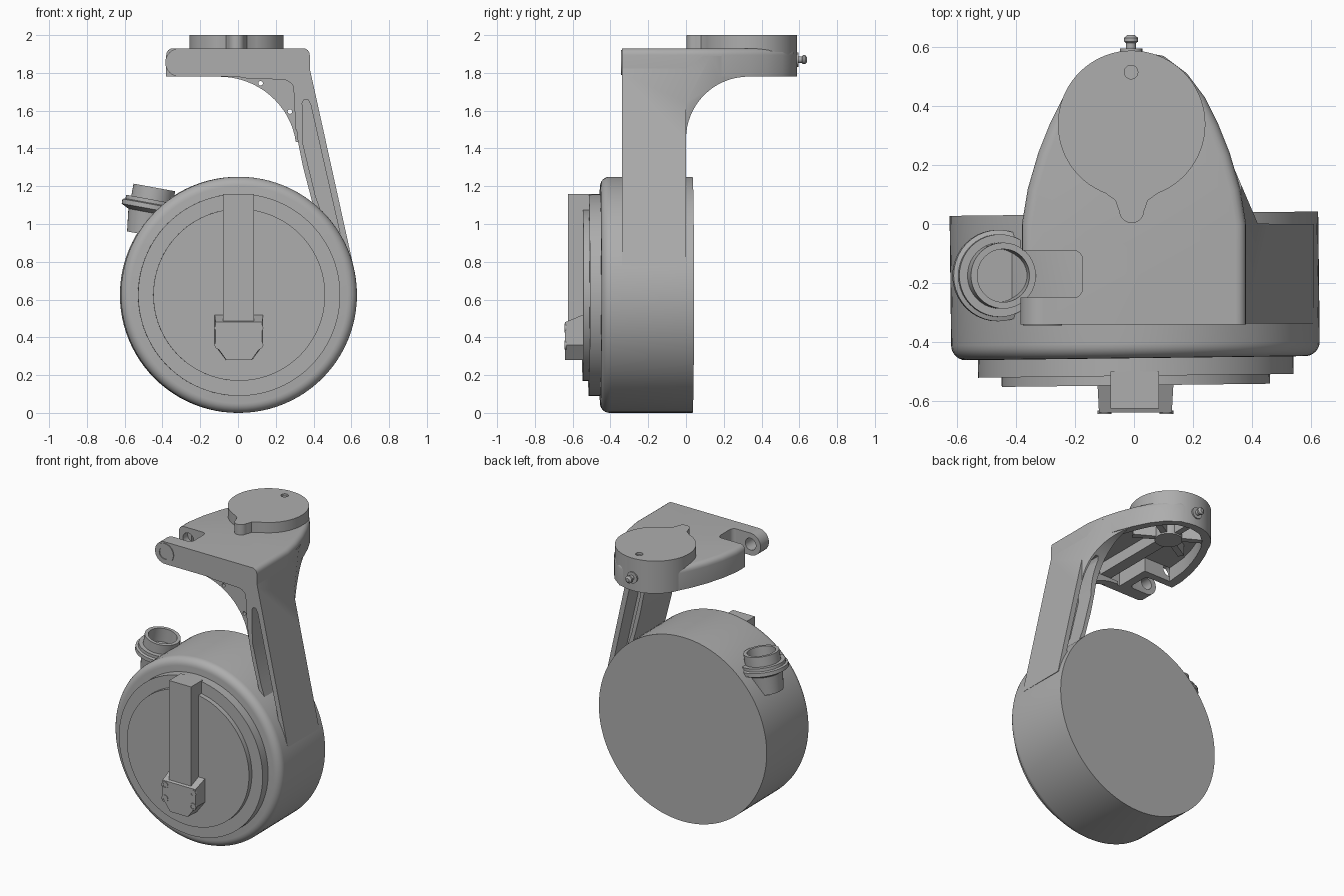
import bpy, bmesh, math
from mathutils import Vector

if "Cube" in bpy.data.objects:
    bpy.data.objects.remove(bpy.data.objects["Cube"])

GREY = (0.42, 0.42, 0.42, 1)
mat = bpy.data.materials.new("plain grey")
mat.use_nodes = True
mat.diffuse_color = GREY
mat.node_tree.nodes["Principled BSDF"].inputs["Base Color"].default_value = GREY


def finish(name, bm):
    bmesh.ops.recalc_face_normals(bm, faces=bm.faces)
    me = bpy.data.meshes.new(name)
    bm.to_mesh(me)
    bm.free()
    ob = bpy.data.objects.new(name, me)
    bpy.context.collection.objects.link(ob)
    me.materials.append(mat)
    return ob


def prism(name, pts, axis, a, b, bevel=0, rule=None):
    """Extrude a 2D outline along an axis, rounding the edges picked by a rule."""
    place = {"x": lambda u, v, w: (w, u, v), "y": lambda u, v, w: (u, w, v),
             "z": lambda u, v, w: (u, v, w)}[axis]
    bm = bmesh.new()
    low, high = [[bm.verts.new(place(u, v, w)) for u, v in pts] for w in (a, b)]
    n = len(pts)
    bm.faces.new(low)
    bm.faces.new(high)
    for i in range(n):
        j = (i + 1) % n
        bm.faces.new((low[i], low[j], high[j], high[i]))
    bmesh.ops.recalc_face_normals(bm, faces=bm.faces)
    if bevel:
        edges = [e for e in bm.edges if rule is None or rule(e)]
        bmesh.ops.bevel(bm, geom=edges, offset=bevel, segments=4, profile=0.5, affect="EDGES")
    return finish(name, bm)


def box(name, x0, x1, y0, y1, z0, z1, bevel=0, rule=None):
    return prism(name, [(x0, y0), (x1, y0), (x1, y1), (x0, y1)], "z", z0, z1, bevel, rule)


def lathe(name, profile, centre, axis, sides=64):
    """Turn (radius, height) points around an axis through a centre."""
    bm = bmesh.new()
    rot = Vector((0, 0, 1)).rotation_difference(Vector(axis))
    rings = []
    for r, h in profile:
        ring = []
        for k in range(sides):
            t = 2 * math.pi * k / sides
            ring.append(bm.verts.new(rot @ Vector((r * math.cos(t), r * math.sin(t), h)) + Vector(centre)))
        rings.append(ring)
    for lo, hi in zip(rings, rings[1:]):
        for k in range(sides):
            j = (k + 1) % sides
            bm.faces.new((lo[k], lo[j], hi[j], hi[k]))
    bm.faces.new(rings[0])
    bm.faces.new(rings[-1])
    return finish(name, bm)


def rod(name, r, centre, axis, length, sides=32):
    return lathe(name, [(r, 0), (r, length)], centre, axis, sides)


def combine(ob, tool, how="DIFFERENCE", keep=False):
    m = ob.modifiers.new(how, "BOOLEAN")
    m.operation, m.object, m.solver = how, tool, "EXACT"
    bpy.context.view_layer.objects.active = ob
    bpy.ops.object.modifier_apply(modifier=m.name)
    if not keep:
        bpy.data.objects.remove(tool)


def arc(cx, cy, rx, ry, a0, a1, n=16):
    return [(cx + rx * math.cos(math.radians(a0 + (a1 - a0) * i / n)),
             cy + ry * math.sin(math.radians(a0 + (a1 - a0) * i / n))) for i in range(n + 1)]


FRONT, BACK, UP = (0, -1, 0), (0, 1, 0), (0, 0, 1)
MID = 0.625

# Wheel drum with a rounded front rim, and two stepped discs
rim = [(0.575 + u, 0.405 + v) for u, v in arc(0, 0, 0.05, 0.05, 0, 90, 6)]
drum = lathe("wheel_drum", [(MID, -0.035)] + rim, (0, 0, MID), FRONT, 96)
discs = [rod("outer_disc", 0.535, (0, -0.43, MID), FRONT, 0.085, 96),
         rod("inner_disc", 0.455, (0, -0.5, MID), FRONT, 0.047, 96)]
for ob in [drum] + discs:
    ob.rotation_euler.z = 0.012

# Front bar and its screwed bracket
box("front_bar", -0.08, 0.085, -0.625, -0.5, 0.45, 1.16)
bracket = prism("bar_bracket", [(-0.125, 0.53), (0.135, 0.53), (0.135, 0.36), (0.075, 0.28),
                                (-0.065, 0.28), (-0.125, 0.36)], "y", -0.64, -0.52)
for v in bracket.data.vertices:
    if v.co.y < -0.6:
        v.co.x *= 0.95
        v.co.z = min(v.co.z, 0.48)
for x in (-0.1, 0.11):
    for z in (0.36, 0.45):
        lathe("bracket_screw", [(0.024, 0), (0.024, 0.012), (0.014, 0.012), (0.014, 0.004)],
              (x, -0.632, z), FRONT, 20)

# Filler port, tilted, on the upper side of the drum
lathe("side_port", [(0.1, -0.16), (0.115, -0.04), (0.155, -0.02), (0.155, 0.005), (0.14, 0.01),
                    (0.14, 0.03), (0.112, 0.03), (0.112, 0.095), (0.09, 0.095), (0.09, 0.0)],
      (-0.46, -0.175, 1.1), (0.18, 0, 0.98), 40)

# Top plate, bullet shaped in plan
nose = [(0.38, 0), (0.36, 0.12), (0.325, 0.24), (0.285, 0.34), (0.24, 0.43), (0.18, 0.51),
        (0.1, 0.57), (0, 0.588)]
outline = [(-0.38, -0.34), (0.38, -0.34)] + nose + [(-x, y) for x, y in nose[-2::-1]]


def top_side(e):
    return all(v.co.z > 1.9 for v in e.verts) and any(v.co.y > -0.3 for v in e.verts)


plate = prism("top_plate", outline, "z", 1.78, 1.93, 0.035, top_side)
hollow = prism("hollow", [(-0.12, -0.28), (0.3, -0.28)] + [(x * 0.85, y * 0.92) for x, y in nose]
               + [(-x * 0.85, y * 0.92) for x, y in nose[-2:0:-1]] + [(-0.32, -0.04), (-0.12, -0.04)],
               "z", 1.7, 1.875)
combine(plate, hollow, keep=True)
combine(plate, box("corner", -0.5, -0.31, -0.4, -0.2, 1.7, 2.0))
combine(plate, rod("lug", 0.075, (-0.31, -0.34, 1.855), BACK, 0.2, 48), "UNION")
combine(plate, box("notch", -0.6, -0.175, -0.25, -0.09, 1.7, 2.0, 0.03,
                   lambda e: abs(e.verts[0].co.z - e.verts[1].co.z) > 0.1))
combine(plate, rod("pin_hole", 0.04, (-0.31, -0.4, 1.855), BACK, 0.36))
lug_ring = lathe("lug_ring", [(0.066, 0), (0.066, 0.006), (0.04, 0.006), (0.04, 0)],
                 (-0.31, -0.339, 1.855), FRONT, 40)

# Swivel head with pointer tab and a small blind hole
head = rod("swivel_head", 0.25, (-0.008, 0.338, 1.78), UP, 0.22, 72)
tab = [(0.16, 0.17), (0.09, 0.105), (0.055, 0.08), (0.045, 0.05)]
tab_outline = tab + arc(0, 0.045, 0.042, 0.042, 0, -180, 10) + [(-x, y) for x, y in tab[::-1]]
combine(head, prism("tab", [(x - 0.008, y) for x, y in tab_outline], "z", 1.9, 2.0), "UNION")
combine(head, hollow)
combine(head, rod("blind_hole", 0.023, (-0.01, 0.515, 1.985), UP, 0.1))

# Underside boss and ribs
rod("underside_boss", 0.085, (0, 0.33, 1.79), UP, 0.1)
for a in range(30, 390, 60):
    rib = box("underside_rib", 0.05, 0.225, -0.02, 0.02, 1.8, 1.89)
    rib.location = (0, 0.33, 0)
    rib.rotation_euler.z = math.radians(a)
box("underside_spine", -0.04, 0.04, -0.3, 0.3, 1.8, 1.89)

# Grease nipple at the back of the head
lathe("grease_nipple", [(0.038, 0), (0.038, 0.022), (0.017, 0.022), (0.017, 0.04), (0.024, 0.046),
                        (0.024, 0.058), (0.012, 0.068)], (-0.01, 0.573, 1.87), BACK, 24)

# Side arm: front profile trimmed by a side profile and a plan outline
arm = prism("side_arm", [(0.33, 1.89), (0.365, 1.89), (0.385, 1.8), (0.61, 0.78), (0.5, 0.78),
                         (0.41, 1.05), (0.345, 1.3), (0.315, 1.45), (0.3, 1.6), (0.29, 1.8)],
            "y", -0.338, 0.5)
combine(arm, prism("side_trim", [(-0.5, 0.5), (0, 0.5)] + arc(0.33, 1.45, 0.33, 0.33, 180, 90)
                   + [(0.33, 2), (-0.5, 2)], "x", 0, 1), "INTERSECT")
combine(arm, prism("plan_trim", [(0, -0.5), (0.8, -0.5), (0.8, 0.001), (0.42, 0.001), (0.335, 0.2),
                                 (0.28, 0.34), (0, 0.34)], "z", 0.5, 2.1), "INTERSECT")
groove = [(0.34, 1.64), (0.35, 1.66), (0.37, 1.66), (0.385, 1.63), (0.54, 0.95), (0.48, 0.95),
          (0.41, 1.15), (0.345, 1.42)]
for y0, y1 in ((-0.5, -0.22), (-0.12, 0.1)):
    combine(arm, prism("groove", groove, "y", y0, y1))

# Curved gusset between plate and arm, with two holes and a raised border
curve = arc(-0.1, 1.38, 0.41, 0.4, 90, 8)
gusset = prism("gusset", curve + [(0.34, 1.43), (0.34, 1.8), (-0.1, 1.8)], "y", -0.325, -0.27)
for x, z in ((0.12, 1.745), (0.275, 1.595)):
    combine(gusset, rod("gusset_hole", 0.012, (x, -0.5, z), BACK, 0.4, 16))
inner = arc(0.23, 1.69, 0.075, 0.075, 90, 0, 6)
prism("gusset_border", [(-0.06, 1.79), (0.33, 1.79), (0.33, 1.5), (0.305, 1.5)]
      + inner[::-1] + [(0.05, 1.77)], "y", -0.336, -0.28)

# Smooth curved faces and keep the edges crisp
for ob in list(bpy.context.scene.objects):
    if ob.type == "MESH":
        bpy.ops.object.select_all(action="DESELECT")
        ob.select_set(True)
        bpy.context.view_layer.objects.active = ob
        bpy.ops.object.shade_smooth_by_angle(angle=math.radians(32))
